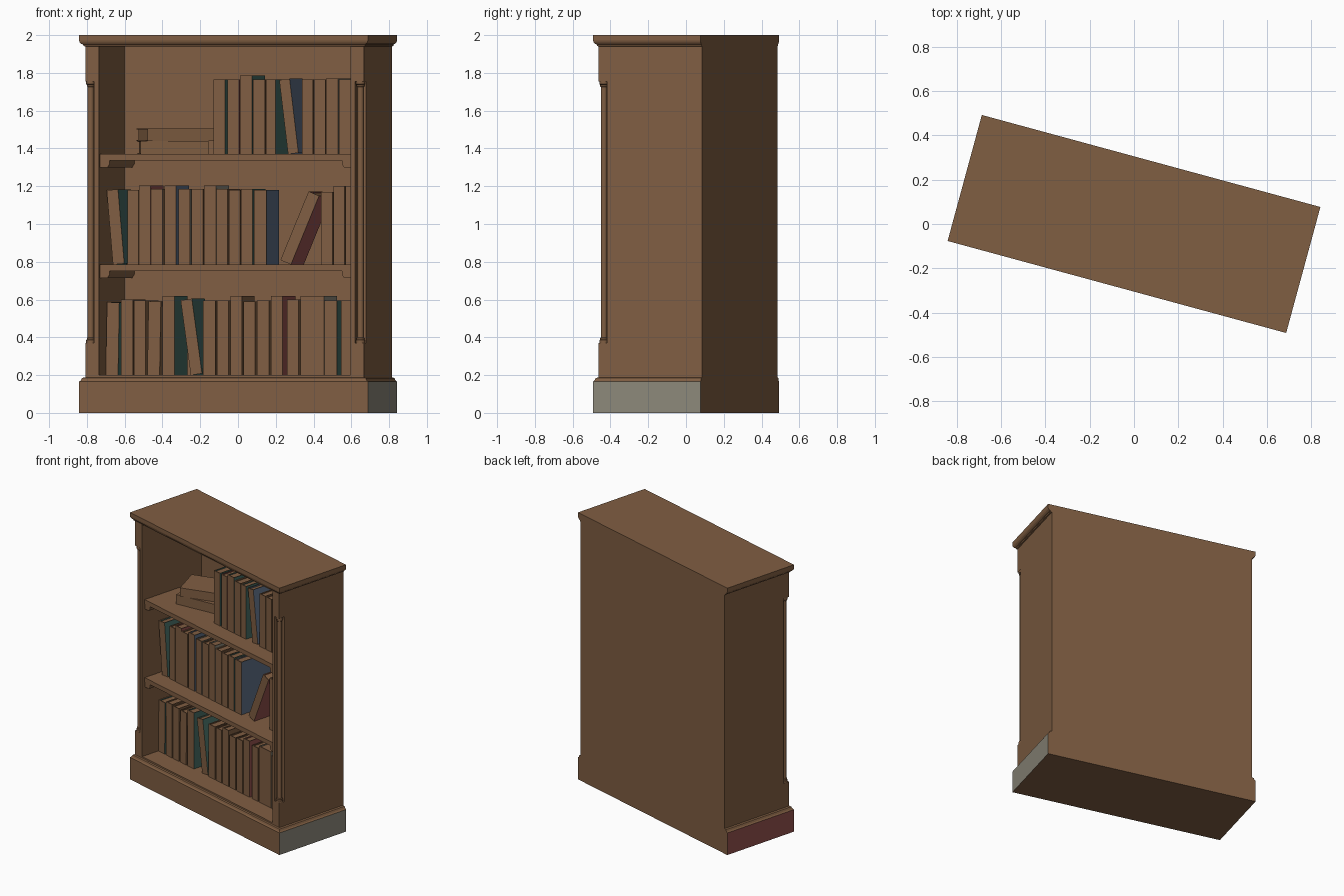
import bpy, bmesh, math
from mathutils import Matrix, Vector

if "Cube" in bpy.data.objects:
    bpy.data.objects.remove(bpy.data.objects["Cube"])

TURN = Matrix.Rotation(math.radians(-15.2), 4, 'Z')   # whole bookcase is turned on plan
COS = math.cos(math.radians(15.2))


def material(name, hex_rgb):
    def linear(c):
        c /= 255
        return c / 12.92 if c <= 0.04045 else ((c + 0.055) / 1.055) ** 2.4
    m = bpy.data.materials.new(name)
    m.diffuse_color = [linear((hex_rgb >> s) & 255) for s in (16, 8, 0)] + [1]
    m.use_nodes = True
    m.node_tree.nodes["Principled BSDF"].inputs["Base Color"].default_value = m.diffuse_color
    return m


WOOD = material("brown wood", 0x805E42)
COLOURS = {
    "t": material("teal cloth", 0x456A62),
    "n": material("navy cloth", 0x5C6C82),
    "r": material("dark red", 0x92504C),
    "g": material("stone grey", 0x8C887A),
}


def loft(bm, rings):
    """Skin a stack of matching rings and cap both ends."""
    loops = [[bm.verts.new(p) for p in ring] for ring in rings]
    n = len(loops[0])
    for a, b in zip(loops, loops[1:]):
        for i in range(n):
            j = (i + 1) % n
            bm.faces.new((a[i], a[j], b[j], b[i]))
    bm.faces.new(loops[0][::-1])
    bm.faces.new(loops[-1])


def prism(bm, plan, z0, z1):
    loft(bm, [[(x, y, z) for x, y in plan] for z in (z0, z1)])


def rect(x0, x1, y0, y1):
    return [(x0, y0), (x1, y0), (x1, y1), (x0, y1)]


def box(bm, x0, x1, y0, y1, z0, z1):
    prism(bm, rect(x0, x1, y0, y1), z0, z1)


def finish(bm, name, place=Matrix(), paint=None, smooth=False):
    """Make the object; paint(face) may return a material to use on that face."""
    bmesh.ops.recalc_face_normals(bm, faces=bm.faces[:])
    bm.normal_update()
    mesh = bpy.data.meshes.new(name)
    mats = [WOOD]
    for f in bm.faces:
        f.smooth = smooth
        m = paint(f) if paint else None
        if m:
            if m not in mats:
                mats.append(m)
            f.material_index = mats.index(m)
    bm.to_mesh(mesh)
    bm.free()
    for m in mats:
        mesh.materials.append(m)
    obj = bpy.data.objects.new(name, mesh)
    bpy.context.collection.objects.link(obj)
    obj.matrix_world = TURN @ place
    if smooth:
        bpy.ops.object.select_all(action='DESELECT')
        obj.select_set(True)
        bpy.context.view_layer.objects.active = obj
        bpy.ops.object.shade_smooth_by_angle(angle=math.radians(35))
    return obj


BACK, FRONT = 0.295, -0.272
OUT, INN = 0.764, 0.69        # side panel outer and inner faces


def moulding(name, profile, paint=None):
    """profile: (height, overhang beyond the cabinet body)."""
    bm = bmesh.new()
    loft(bm, [[(x, y, z) for x, y in rect(-OUT - o, OUT + o, FRONT - o * 0.8, BACK)]
              for z, o in profile])
    finish(bm, name, paint=paint)


# Plinth: grey right end, red left end
def plinth_paint(f):
    if f.calc_center_median().z < 0.1 and abs(f.normal.x) > 0.9:
        return COLOURS["g" if f.normal.x > 0 else "r"]


moulding("plinth", [(0, .0285), (.165, .0285), (.172, .02), (.185, .014), (.188, 0), (.2, 0)],
         plinth_paint)

# Cornice
moulding("cornice", [(1.94, 0), (1.943, .008), (1.951, .010), (1.954, .018), (1.962, .025),
                     (1.972, .0285), (2.0, .0285)])

# Side panels with a notched front corner, and the small columns in the notches
CUT_X, CUT_Y = 0.715, -0.225
for s, side in ((-1, "left"), (1, "right")):
    bm = bmesh.new()
    full = rect(s * INN, s * OUT, FRONT, BACK)
    notched = [(s * INN, FRONT), (s * CUT_X, FRONT), (s * CUT_X, CUT_Y),
               (s * OUT, CUT_Y), (s * OUT, BACK), (s * INN, BACK)]
    prism(bm, full, .19, .37)
    prism(bm, notched, .37, 1.755)
    prism(bm, full, 1.755, 1.95)
    finish(bm, side + "_side_panel")

    bm = bmesh.new()
    half = [(.37, .025), (.385, .025), (.388, .021), (.396, .021), (.4, .017)]
    column = half + [(2.125 - z, r) for z, r in reversed(half)]
    loft(bm, [[(s * .74 + r * math.cos(i * math.pi / 8), -.249 + r * math.sin(i * math.pi / 8), z)
               for i in range(16)] for z, r in column])
    finish(bm, side + "_corner_column", smooth=True)

# Back panel
bm = bmesh.new()
box(bm, -INN, INN, .25, BACK, .19, 1.95)
finish(bm, "back_panel")

# Shelves and the chamfered cleats under their ends
for n, z in (("lower", .785), ("upper", 1.37)):
    bm = bmesh.new()
    box(bm, -INN, INN, -.25, .25, z - .033, z)
    finish(bm, n + "_shelf")
    for s, side in ((-1, "left"), (1, "right")):
        bm = bmesh.new()
        end = [(INN, z - .033), (.637, z - .033), (.637, z - .052), (.648, z - .07), (INN, z - .07)]
        loft(bm, [[(s * x, y, h) for x, h in end] for y in (-.248, .25)])
        finish(bm, f"{n}_{side}_shelf_cleat")


# Books: spine at the front, two boards and an inset page block
def book(name, w, h, place, colour=None, depth=.26):
    bm = bmesh.new()
    t, inset = .006, .008
    box(bm, 0, w, 0, t, 0, h)
    box(bm, 0, t, t, depth, 0, h)
    box(bm, w - t, w, t, depth, 0, h)
    box(bm, t, w - t, t, depth - inset, inset, h - inset)
    finish(bm, name, place,
           (lambda f: COLOURS[colour] if abs(f.normal.x) > .9 else None) if colour else None)


SPINE = -.13


def row(shelf, z, books):
    """books: (left x on the front view, width, height, cover colour, lean in degrees)."""
    for i, (x, w, h, colour, lean) in enumerate(books):
        x, w = (x - SPINE * .262) / COS, w / COS
        pivot = Vector((w if lean > 0 else 0, 0, 0))
        place = (Matrix.Translation(Vector((x, SPINE, z)) + pivot)
                 @ Matrix.Rotation(math.radians(lean), 4, 'Y') @ Matrix.Translation(-pivot))
        book(f"{shelf}_book_{i + 1}", w, h, place, colour.strip() or None)


row("bottom", .2, [
    (-.70, .065, .385, "t", 1), (-.62, .063, .40, " ", 0), (-.55, .06, .395, " ", 0),
    (-.48, .065, .39, " ", 1), (-.40, .065, .42, "t", 0), (-.25, .06, .40, "t", -8),
    (-.185, .065, .395, " ", 0), (-.11, .06, .395, " ", 0), (-.04, .06, .42, " ", 0),
    (.03, .06, .39, " ", 0), (.10, .065, .395, " ", 0), (.175, .06, .42, "r", 0),
    (.26, .06, .40, " ", 0), (.33, .125, .42, "g", 0), (.458, .065, .395, "t", 0),
    (.545, .06, .395, " ", 0)])
row("middle", .785, [
    (-.662, .06, .395, "t", -5), (-.585, .058, .395, " ", 0), (-.525, .063, .42, "r", 0),
    (-.46, .06, .40, " ", 0), (-.39, .063, .42, "n", 0), (-.315, .06, .40, "g", 0),
    (-.245, .06, .40, " ", 0), (-.18, .063, .42, "g", 0), (-.115, .06, .40, " ", 0),
    (-.048, .058, .395, " ", 0), (.017, .06, .40, "t", 0), (.085, .065, .395, "n", 0),
    (.22, .06, .395, "r", 23), (.44, .06, .385, " ", 0), (.505, .06, .415, " ", 0),
    (.568, .055, .415, " ", 0)])
row("top", 1.37, [
    (-.13, .062, .395, "t", 0), (-.055, .06, .395, "r", 0), (.01, .065, .415, "t", 0),
    (.08, .062, .395, " ", 0), (.148, .05, .395, "t", 0), (.265, .055, .395, "n", -7),
    (.338, .058, .395, " ", 0), (.402, .06, .395, " ", 0), (.467, .062, .4, "g", 0),
    (.535, .06, .395, " ", 0)])

# Two books lying flat on the top shelf, each twisted on plan
for i, (x, y, z, w, yaw) in enumerate(((-.50, -.13, 1.37, .07, 19), (-.46, -.13, 1.44, .065, 30))):
    flat = (Matrix.Translation((x, y, z)) @ Matrix.Rotation(math.radians(yaw), 4, 'Z')
            @ Matrix(((0, 0, 1, 0), (0, 1, 0, 0), (1, 0, 0, 0), (0, 0, 0, 1)))
            @ Matrix.Translation((w, 0, 0)) @ Matrix.Scale(-1, 4, (1, 0, 0)))
    book(f"flat_book_{i + 1}", w, .36, flat, depth=.23)
